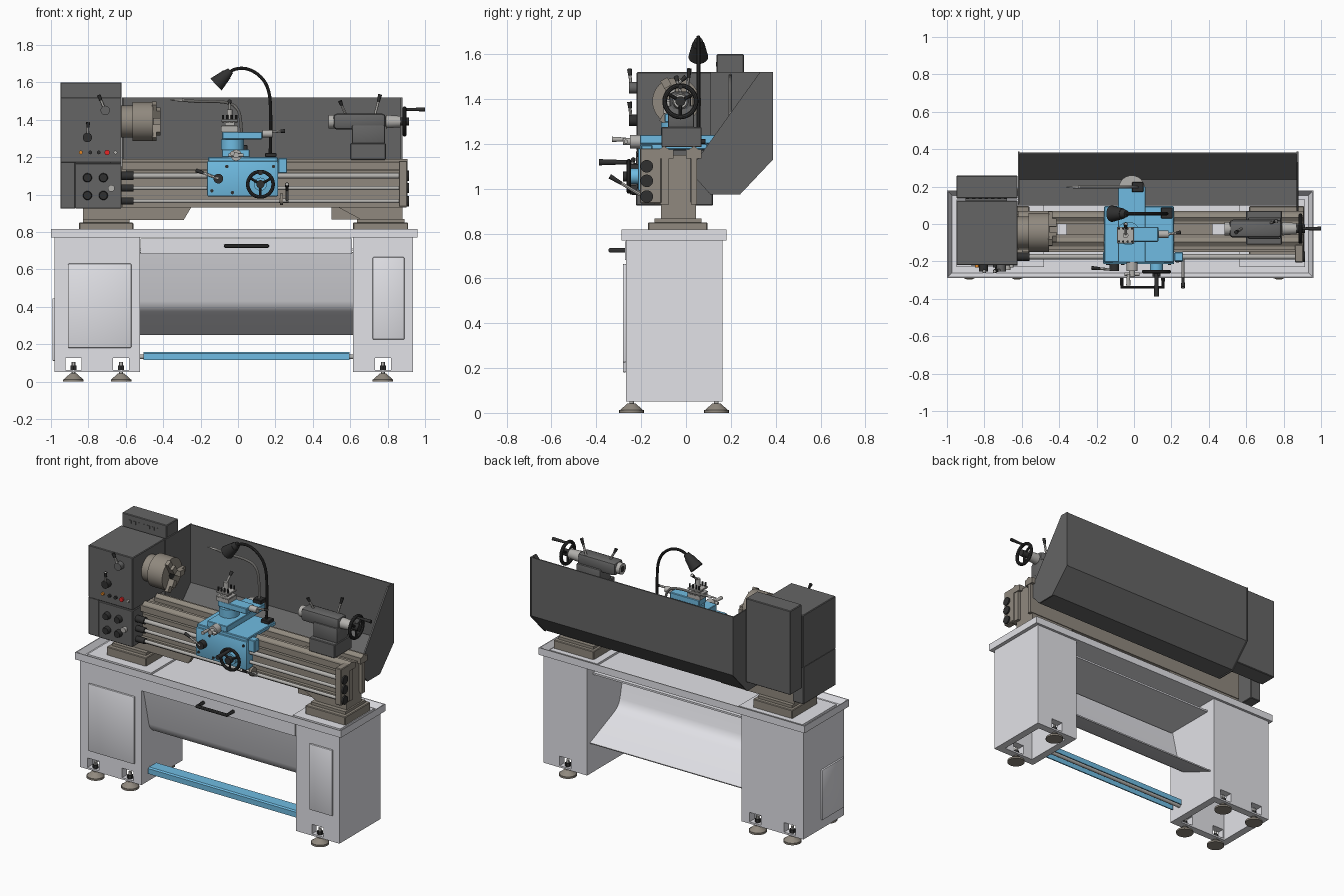
import bpy, bmesh, math
from mathutils import Vector

if "Cube" in bpy.data.objects:
    bpy.data.objects.remove(bpy.data.objects["Cube"])

def mat(name, c):
    m = bpy.data.materials.new(name)
    m.diffuse_color = (*c, 1)
    m.use_nodes = True
    m.node_tree.nodes["Principled BSDF"].inputs["Base Color"].default_value = m.diffuse_color
    return m
BLUE = mat("blue", (.16, .5, .76)); DARK = mat("dark_grey", (.13, .13, .13))
BLACK = mat("black", (.03, .03, .03)); IRON = mat("cast_iron", (.28, .25, .21))
WHITE = mat("pale_grey", (.76, .76, .8)); STEEL = mat("steel", (.45, .44, .42))
RED = mat("red", (.8, .02, .02)); ORANGE = mat("orange", (.8, .25, .02))

def finish(name, bm, m):
    bmesh.ops.recalc_face_normals(bm, faces=bm.faces)
    me = bpy.data.meshes.new(name)
    bm.to_mesh(me); bm.free()
    o = bpy.data.objects.new(name, me)
    bpy.context.collection.objects.link(o)
    if m: me.materials.append(m)
    return o

def box_bm(x0, x1, y0, y1, z0, z1):
    bm = bmesh.new()
    bmesh.ops.create_cube(bm, size=1)
    for v in bm.verts:
        v.co = ((x0+x1)/2+v.co.x*(x1-x0), (y0+y1)/2+v.co.y*(y1-y0), (z0+z1)/2+v.co.z*(z1-z0))
    return bm

def box(name, x0, x1, y0, y1, z0, z1, m, bev=0):
    o = finish(name, box_bm(x0, x1, y0, y1, z0, z1), m)
    if bev:
        b = o.modifiers.new("bevel", 'BEVEL'); b.width = bev; b.segments = 2 if bev > .005 else 1
    return o

def cyl(name, p, q, r, m, r2=None, n=24):
    p, q = Vector(p), Vector(q)
    bm = bmesh.new()
    bmesh.ops.create_cone(bm, cap_ends=True, segments=n, radius1=r, radius2=r if r2 is None else r2, depth=(q-p).length)
    rot = (q-p).to_track_quat('Z', 'Y')
    for v in bm.verts: v.co = rot @ v.co + (p+q)/2
    return finish(name, bm, m)

def prism(name, pts, axis, a, b, m):
    bm = bmesh.new()
    f = bm.faces.new([bm.verts.new((a, u, w) if axis == 'x' else (u, a, w)) for u, w in pts])
    g = bmesh.ops.extrude_face_region(bm, geom=[f])['geom']
    bm.faces.new([v for v in f.verts]) if not f.is_valid else None
    d = Vector((b-a, 0, 0)) if axis == 'x' else Vector((0, b-a, 0))
    bmesh.ops.translate(bm, vec=d, verts=[v for v in g if isinstance(v, bmesh.types.BMVert)])
    return finish(name, bm, m)

def sheet(name, pts, a, b, t, m):
    bm = bmesh.new()
    rows = [(bm.verts.new((a, y, z)), bm.verts.new((b, y, z))) for y, z in pts]
    for (p, q), (r, s) in zip(rows, rows[1:]): bm.faces.new((p, q, s, r))
    o = finish(name, bm, m)
    o.modifiers.new("solid", 'SOLIDIFY').thickness = t
    return o

def tube(name, pts, r, m, smooth=True, loop=False):
    c = bpy.data.curves.new(name, 'CURVE')
    c.dimensions = '3D'; c.bevel_depth = r; c.bevel_resolution = 3; c.use_fill_caps = True
    s = c.splines.new('NURBS' if smooth else 'POLY')
    s.points.add(len(pts)-1)
    for p, v in zip(s.points, pts): p.co = (*v, 1)
    s.use_cyclic_u = loop
    if smooth: s.order_u = 3; s.use_endpoint_u = True; s.resolution_u = 8
    c.materials.append(m)
    bpy.context.collection.objects.link(bpy.data.objects.new(name, c))

def wheel(name, c, axis, R, r):
    def at(t, k):
        u, w = k*math.cos(t), k*math.sin(t)
        return (c[0], c[1]+u, c[2]+w) if axis == 'x' else (c[0]+u, c[1], c[2]+w)
    tube(name+"_rim", [at(i*math.tau/32, R) for i in range(32)], r, BLACK, False, True)
    for i in range(3): cyl(name+"_spoke", c, at(i*math.tau/3+.5, R), r*.7, BLACK, n=10)
    d = Vector((.025, 0, 0) if axis == 'x' else (0, .025, 0))
    cyl(name+"_hub", Vector(c)-d, Vector(c)+d, .022, BLACK)

def lever(name, p, q, r=.007, knob=.011, m=STEEL):
    cyl(name, p, q, r, m, n=12)
    p, q = Vector(p), Vector(q)
    cyl(name+"_grip", p.lerp(q, .65), q, r*1.1, BLACK, knob, 12)

# hollow cabinets with foot notches
FX = {"left": (-.98, -.525, (-.88, -.625)), "right": (.615, .935, (.775,))}
for side, (x0, x1, feet) in FX.items():
    bm = box_bm(x0, x1, -.267, .163, .05, .77)
    f = [min(bm.faces, key=lambda f: f.calc_center_median().z)]
    bmesh.ops.inset_region(bm, faces=f, thickness=.07)
    bmesh.ops.inset_individual(bm, faces=f, thickness=.0005, depth=-.6)
    cab = finish(side+"_cabinet", bm, WHITE)
    for x in feet:
        for y, ya, yb in ((-.243, -.3, -.21), (.136, .103, .2)):
            cut = box("cutter", x-.042, x+.042, ya, yb, .062, .125, None)
            cut.hide_render = True
            b = cab.modifiers.new("notch", 'BOOLEAN'); b.operation = 'DIFFERENCE'; b.object = cut
            bpy.context.view_layer.objects.active = cab
            bpy.ops.object.modifier_apply(modifier="notch")
            bpy.data.objects.remove(cut)
            cyl("foot_pad", (x, y, 0), (x, y, .012), .055, IRON)
            cyl("foot_cone", (x, y, .012), (x, y, .042), .052, IRON, .018)
            cyl("foot_bolt", (x, y, .04), (x, y, .105), .01, STEEL, n=12)
            cyl("foot_nut", (x, y, .062), (x, y, .085), .018, BLACK, n=6)
box("left_door", -.91, -.57, -.282, -.266, .18, .63, WHITE, .006)
box("right_door", .72, .89, -.282, -.266, .225, .665, WHITE, .006)
box("side_door", -.993, -.978, -.25, -.02, .11, .445, WHITE, .006)

# chip tray, drawer and curved splash panel
bm = box_bm(-1, .96, -.288, .18, .77, .817)
f = [max(bm.faces, key=lambda f: f.calc_center_median().z)]
bmesh.ops.inset_region(bm, faces=f, thickness=.008)
bmesh.ops.inset_region(bm, faces=f, thickness=.03, depth=-.035)
finish("chip_tray", bm, WHITE)
box("tray_plate_left", -.95, -.48, -.23, .13, .78, .795, WHITE)
box("tray_plate_right", .565, .915, -.23, .13, .78, .795, WHITE)
box("drawer_front", -.52, .61, -.272, -.255, .682, .765, WHITE)
box("drawer_pan", -.525, .615, -.255, .1, .7, .712, WHITE)
tube("drawer_handle", [(-.065, -.27, .725), (-.065, -.338, .725), (.155, -.338, .725), (.155, -.27, .725)], .011, BLACK, False)
sheet("curved_panel", [(-.25, .69), (-.19, .43), (-.178, .4), (-.155, .375), (-.12, .355), (.13, .25)], -.525, .615, .008, WHITE)
prism("foot_board", [(-.225, .115), (-.225, .15), (-.215, .157), (-.14, .157), (-.13, .15), (-.13, .115), (-.138, .115), (-.138, .147), (-.217, .147), (-.217, .115)], 'x', -.505, .595, BLUE)
cyl("foot_board_rod", (-.53, -.177, .132), (.62, -.177, .132), .012, STEEL)

# bed: feet, beams, rails and web
for x0, x1 in ((-.85, -.56), (.615, .91)):
    box("bed_foot_plate", x0, x1, -.17, .095, .79, .85, IRON, .004)
    box("bed_foot_step", x0+.02, x1-.02, -.14, .07, .85, .868, IRON)
for y0, y1 in ((-.112, -.075), (.015, .045)):
    prism("bed_base_left", [(-.83, .865), (-.29, .865), (-.245, .94), (-.83, .94)], 'y', y0, y1, IRON)
    prism("bed_base_right", [(.66, .865), (.88, .865), (.88, .94), (.52, .94)], 'y', y0, y1, IRON)
for y0, y1 in ((-.13, -.065), (.01, .06)):
    box("bed_beam", -.83, .9, y0+.012, y1-.01, .93, 1.15, IRON)
    box("bed_way", -.62, .905, y0-.01, y1+.01, 1.135, 1.175, IRON)
    ym = (y0+y1)/2
    prism("v_way", [(ym-.022, 1.175), (ym, 1.19), (ym+.022, 1.175)], 'x', -.62, .905, IRON)
box("bed_ledge", -.62, .9, -.14, -.11, .93, .965, IRON)
box("bed_rack", -.6, .87, -.15, -.12, 1.1, 1.13, IRON)
box("bed_floor", -.36, .42, -.08, .02, .94, 1.08, IRON)
for x0, x1 in ((-.83, -.41), (.5, .88)): box("bed_end_web", x0, x1, -.08, .02, .866, 1.15, IRON)

# feed rods with end bracket
box("rod_bracket", .86, .905, -.205, -.11, .935, 1.18, IRON, .004)
for z, r in ((1.1, .014), (1.035, .011), (.965, .011)):
    cyl("feed_rod", (-.63, -.175, z), (.87, -.175, z), r, STEEL)
    cyl("rod_coupling", (-.63, -.175, z), (-.56, -.175, z), r+.008, BLACK)
    cyl("rod_end_cap", (.9, -.175, z), (.915, -.175, z), .028, BLACK)

# headstock, gearbox and electrical box
box("headstock", -.95, -.622, -.22, .125, 1.17, 1.52, DARK, .004)
box("gearbox", -.872, -.622, -.223, -.1, .925, 1.168, DARK, .004)
box("end_cover", -.95, -.87, -.22, .12, .925, 1.175, DARK, .004)
box("electrical_box", -.95, -.622, .137, .258, 1.04, 1.6, DARK, .004)
box("box_mount", -.9, -.68, .12, .145, 1.1, 1.45, DARK)
for i in range(7):
    box("vent", -.9+i*.034, -.882+i*.034, .134, .142, 1.545, 1.565, DARK)
for x in (-.805, -.72):
    for z in (1.09, .995):
        cyl("gear_knob", (x, -.218, z), (x, -.25, z), .025, BLACK, .021)
cyl("feed_dial", (-.677, -.218, 1.033), (-.677, -.245, 1.033), .018, STEEL)
for x, m in ((-.84, ORANGE), (-.79, BLACK), (-.745, BLACK), (-.7, RED), (-.655, STEEL)):
    cyl("button", (x, -.21, 1.225), (x, -.232, 1.225), .014 if m == RED else .01, m, n=16)
for x, z, dx, m in ((-.805, 1.305, .004, BLACK), (-.71, 1.45, -.035, DARK)):
    cyl("speed_boss", (x, -.21, z), (x, -.255, z), .025, m)
    lever("speed_lever", (x, -.245, z), (x+dx, -.252, z+.082))

# chuck
cy, cz = -.045, 1.39
cyl("spindle_flange", (-.63, cy, cz), (-.56, cy, cz), .085, IRON, n=40)
cyl("chuck_body", (-.565, cy, cz), (-.455, cy, cz), .105, IRON, n=40)
cyl("chuck_bore", (-.456, cy, cz), (-.452, cy, cz), .03, BLACK)
for i in range(3):
    t = i*math.tau/3+.5
    for h0, h1, xe in ((.03, .112, -.435), (.03, .075, -.415)):
        j = box("chuck_jaw", -.46, xe, -.018, .018, h0, h1, IRON)
        j.location = (0, cy, cz); j.rotation_euler.x = t

# rear splash guard
sheet("splash_guard", [(.1, .98), (.24, .98), (.383, 1.13), (.383, 1.52)], -.62, .88, .008, DARK)
prism("guard_end", [(.05, 1.13), (.33, 1.52), (.388, 1.52), (.388, 1.13), (.24, .973), (.11, .973), (.05, 1.04)], 'x', .87, .88, DARK)
prism("guard_left_end", [(.11, 1.52), (.388, 1.52), (.388, 1.13), (.24, .973), (.11, .973)], 'x', -.62, -.612, DARK)

# carriage: apron, saddle, slides
box("apron", -.165, .215, -.215, -.145, .99, 1.18, BLUE, .008)
box("saddle", -.16, .213, -.205, .095, 1.175, 1.2, BLUE, .004)
box("thread_dial_block", .215, .262, -.2, -.15, 1.115, 1.195, BLUE, .004)
box("cross_slide", -.085, .062, -.205, .2, 1.2, 1.24, BLUE, .003)
cyl("cross_slide_tail", (-.012, .19, 1.2), (-.012, .19, 1.235), .07, STEEL)
cyl("swivel", (-.03, -.05, 1.24), (-.03, -.05, 1.295), .062, BLUE, n=32)
box("compound_slide", -.085, .13, -.095, -.015, 1.295, 1.335, BLUE, .004)
cyl("compound_dial", (.13, -.055, 1.325), (.185, -.055, 1.325), .02, STEEL)
lever("compound_crank", (.18, -.055, 1.335), (.25, -.045, 1.34))
box("tool_post_base", -.09, 0, -.1, -.018, 1.335, 1.36, STEEL)
for z0, z1 in ((1.36, 1.368), (1.388, 1.4)): box("tool_post_plate", -.09, 0, -.103, -.015, z0, z1, STEEL, .002)
box("tool_post_core", -.07, -.02, -.085, -.035, 1.36, 1.395, STEEL)
for x in (-.08, -.058, -.034, -.01):
    for y in (-.093, -.025): cyl("tool_screw", (x, y, 1.385), (x, y, 1.425), .006, BLACK, n=8)
cyl("tool_post_nut", (-.045, -.06, 1.4), (-.045, -.06, 1.455), .015, STEEL)
lever("tool_post_lever", (-.045, -.06, 1.445), (-.045, .0, 1.5))

# carriage controls
wheel("apron_wheel", (.12, -.255, 1.055), 'y', .068, .01)
cyl("apron_wheel_shaft", (.12, -.21, 1.055), (.12, -.25, 1.055), .035, BLUE)
cyl("apron_wheel_grip", (.12, -.255, 1.118), (.12, -.388, 1.118), .009, BLACK, .014)
cyl("cross_dial", (-.01, -.2, 1.21), (-.01, -.25, 1.21), .03, STEEL)
cyl("cross_hub", (-.01, -.25, 1.21), (-.01, -.28, 1.21), .016, STEEL)
cyl("cross_crank", (-.05, -.268, 1.21), (.03, -.268, 1.21), .009, STEEL)
cyl("cross_grip", (-.03, -.268, 1.22), (-.03, -.33, 1.22), .008, STEEL, .012)
cyl("feed_boss", (-.105, -.21, 1.085), (-.105, -.25, 1.085), .026, BLACK)
lever("feed_lever", (-.105, -.245, 1.085), (-.225, -.235, 1.13))
cyl("half_nut_boss", (.225, -.175, .975), (.24, -.175, .975), .03, IRON)
lever("start_lever", (.262, -.19, .965), (.262, -.34, 1.055))
cyl("start_lever_pivot", (.22, -.19, .968), (.27, -.19, .968), .012, STEEL)
for x, z in ((-.14, 1.02), (-.06, 1.15), (.19, 1.15), (-.03, 1.01)):
    cyl("apron_screw", (x, -.21, z), (x, -.219, z), .009, BLACK, n=12)

# work lamp and coolant hose
box("lamp_base", .145, .205, .03, .088, 1.2, 1.222, BLACK, .003)
tube("lamp_neck", [(.172, .055, 1.21), (.178, .055, 1.42), (.165, .055, 1.59), (.07, .055, 1.675), (-.03, .055, 1.675), (-.06, .055, 1.64)], .009, BLACK)
cyl("lamp_cap", (-.04, .055, 1.662), (-.065, .055, 1.638), .018, BLACK, .028)
cyl("lamp_shade", (-.06, .055, 1.643), (-.118, .055, 1.588), .028, BLACK, .044)
box("hose_base", -.01, .05, .17, .225, 1.235, 1.265, BLACK, .003)
tube("coolant_hose", [(.02, .197, 1.25), (.02, .197, 1.4), (-.01, .197, 1.48), (-.1, .197, 1.5), (-.22, .197, 1.495), (-.3, .197, 1.505)], .008, STEEL)
cyl("hose_nozzle", (-.29, .197, 1.504), (-.36, .197, 1.506), .008, STEEL, .004)

# tailstock
ty, tz = -.025, 1.39
box("tailstock_base", .6, .79, -.11, .07, 1.185, 1.275, DARK, .004)
box("tailstock_column", .61, .785, -.08, .035, 1.27, 1.37, DARK, .006)
box("tailstock_body", .51, .79, ty-.048, ty+.048, tz-.043, tz+.043, DARK, .02)
cyl("quill", (.485, ty, tz), (.52, ty, tz), .036, STEEL)
cyl("quill_bore", (.483, ty, tz), (.486, ty, tz), .018, BLACK)
cyl("tailstock_dial", (.79, ty, tz), (.87, ty, tz), .036, STEEL, .03)
wheel("tailstock_wheel", (.89, ty, tz), 'x', .07, .011)
cyl("tailstock_wheel_grip", (.9, ty, tz+.065), (1, ty, tz+.065), .007, BLACK, .011)
lever("quill_lock", (.575, ty, 1.43), (.545, ty-.02, 1.5))
lever("clamp_lever", (.73, ty+.03, 1.42), (.76, ty+.04, 1.535))

# curves and modifiers to meshes, smooth rounded surfaces
bpy.ops.object.select_all(action='SELECT')
bpy.context.view_layer.objects.active = bpy.data.objects["drawer_handle"]
bpy.ops.object.convert(target='MESH')
bpy.ops.object.select_all(action='SELECT')
bpy.ops.object.shade_smooth_by_angle(angle=math.radians(30))
